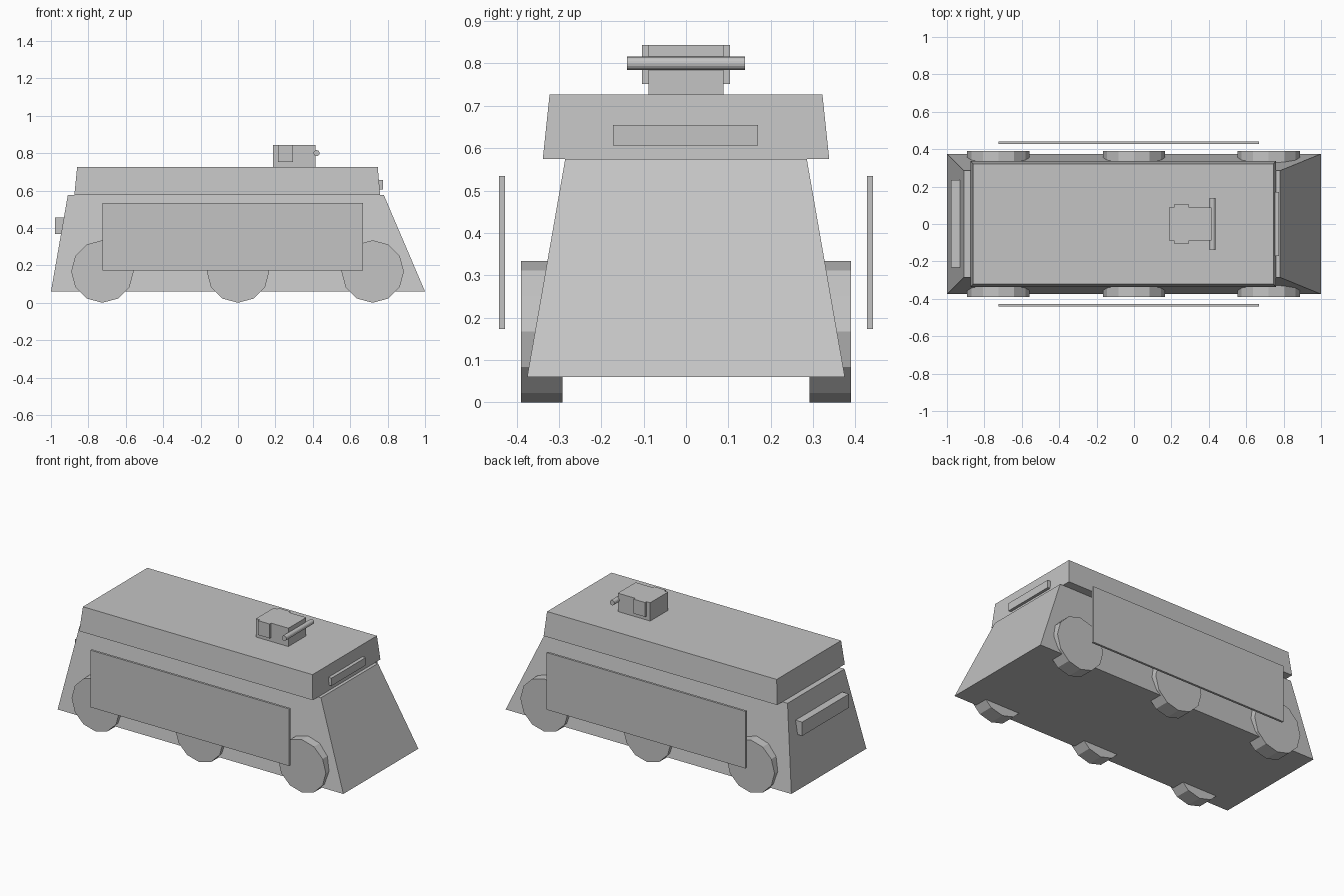
import bpy
import bmesh
import math
from mathutils import Matrix

if "Cube" in bpy.data.objects:
    bpy.data.objects.remove(bpy.data.objects["Cube"])

grey = bpy.data.materials.new("plain grey")
grey.diffuse_color = (0.55, 0.55, 0.55, 1)
grey.use_nodes = True
grey.node_tree.nodes["Principled BSDF"].inputs["Base Color"].default_value = grey.diffuse_color


def finish(name, bm):
    bmesh.ops.recalc_face_normals(bm, faces=bm.faces)
    mesh = bpy.data.meshes.new(name)
    bm.to_mesh(mesh)
    bm.free()
    mesh.materials.append(grey)
    obj = bpy.data.objects.new(name, mesh)
    bpy.context.collection.objects.link(obj)
    return obj


def block(name, x, y, z, top_x=None, top_y=None):
    """Box between pairs of limits, tapering to top_x / top_y if given."""
    bm = bmesh.new()
    bmesh.ops.create_cube(bm, size=1)
    for v in bm.verts:
        upper = v.co.z > 0
        lim_x = top_x if upper and top_x else x
        lim_y = top_y if upper and top_y else y
        v.co = (lim_x[v.co.x > 0], lim_y[v.co.y > 0], z[upper])
    return finish(name, bm)


def cylinder_y(name, x, y, z, radius, width, sides):
    """Cylinder lying along the y axis."""
    bm = bmesh.new()
    bmesh.ops.create_cone(bm, cap_ends=True, segments=sides, radius1=radius,
                          radius2=radius, depth=width,
                          matrix=Matrix.Translation((x, y, z)) @ Matrix.Rotation(math.pi / 2, 4, 'X'))
    return finish(name, bm)


# Sloped hull and overhanging upper deck
block("hull", (-1, 1), (-0.375, 0.375), (0.06, 0.575), (-0.91, 0.78), (-0.285, 0.285))
block("upper_deck", (-0.875, 0.76), (-0.338, 0.338), (0.575, 0.727), (-0.86, 0.747), (-0.322, 0.322))

# Wheels and side skirts
for side, label in ((-1, "front"), (1, "back")):
    for i, x in enumerate((-0.725, 0, 0.72)):
        cylinder_y(f"wheel_{label}_{i + 1}", x, side * 0.34, 0.167, 0.167, 0.098, 12)
    block(f"side_skirt_{label}", (-0.725, 0.667), sorted((side * 0.427, side * 0.441)), (0.173, 0.534))

# Slit at the nose end and box at the tail end
block("nose_slit", (0.74, 0.775), (-0.172, 0.17), (0.606, 0.655))
block("tail_box", (-0.978, -0.93), (-0.232, 0.235), (0.368, 0.455))

# Roof sight housing with side cheeks and cross rod
block("roof_housing", (0.188, 0.415), (-0.089, 0.089), (0.72, 0.843))
block("housing_cheeks", (0.213, 0.295), (-0.104, 0.104), (0.752, 0.843))
cylinder_y("cross_rod", 0.42, 0, 0.8, 0.016, 0.278, 16)
